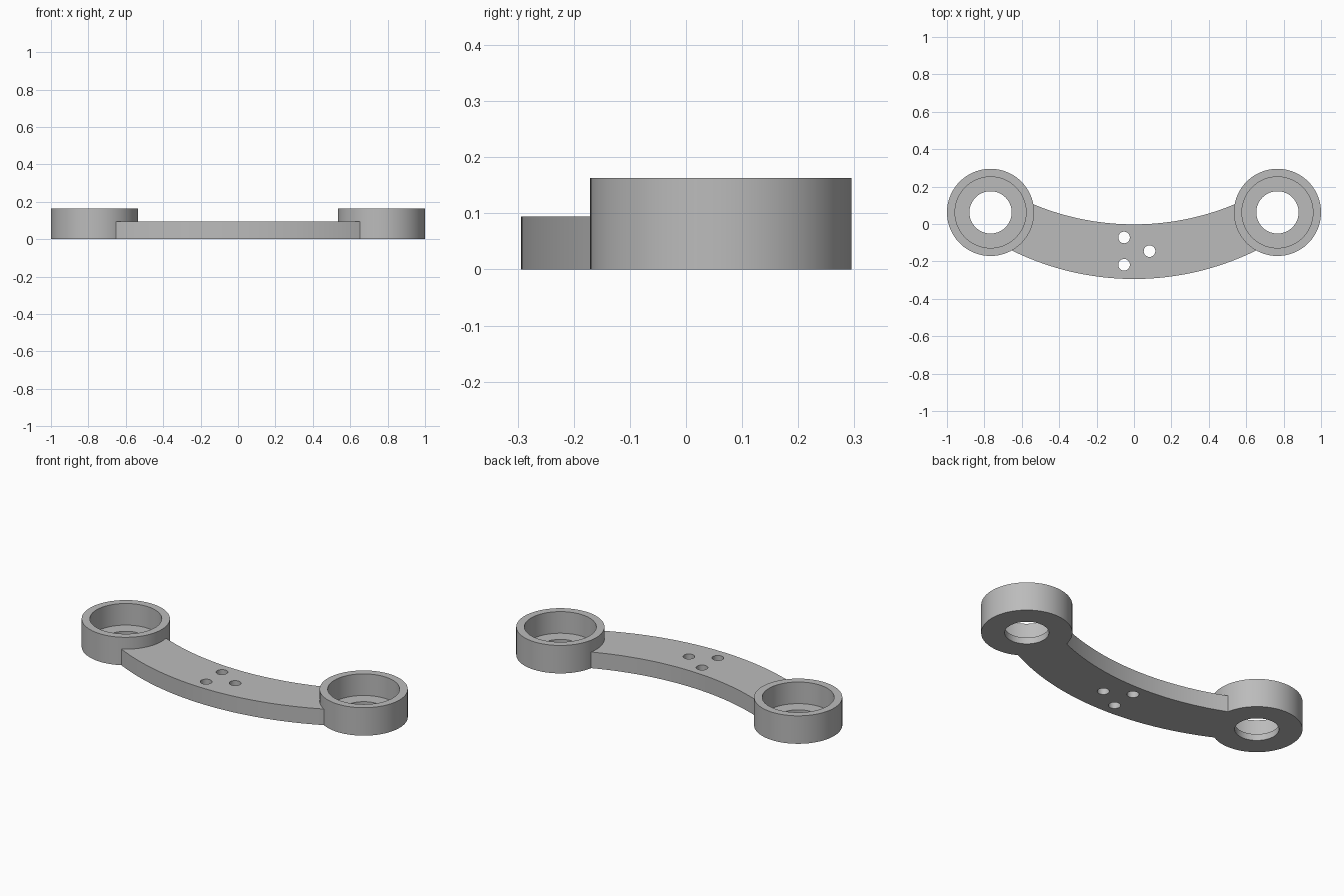
import bpy, bmesh
from math import sqrt, radians

cube = bpy.data.objects.get("Cube")
if cube:
    bpy.data.objects.remove(cube, do_unlink=True)

RING_X, RING_Y = 0.767, 0.062
RING_R, SEAT_R, BORE_R = 0.233, 0.19, 0.113
RING_H, ARM_H, FLOOR = 0.163, 0.094, 0.037

grey = bpy.data.materials.new("plain grey")
grey.use_nodes = True
colour = (0.5, 0.5, 0.5, 1)
grey.diffuse_color = colour
grey.node_tree.nodes["Principled BSDF"].inputs["Base Color"].default_value = colour


def cylinder(name, x, y, r, z0, z1, sides=96):
    bpy.ops.mesh.primitive_cylinder_add(vertices=sides, radius=r, depth=z1 - z0,
                                        location=(x, y, (z0 + z1) / 2))
    ob = bpy.context.object
    ob.name = name
    ob.data.materials.append(grey)
    return ob


def combine(target, other, operation):
    mod = target.modifiers.new(other.name, "BOOLEAN")
    mod.operation = operation
    mod.solver = "EXACT"
    mod.object = other
    bpy.context.view_layer.objects.active = target
    bpy.ops.object.modifier_apply(modifier=mod.name)
    bpy.data.objects.remove(other, do_unlink=True)


def arc(low, radius, steps=64):
    # Shallow upward-curving edge between the two ring centres
    xs = [RING_X * (2 * i / steps - 1) for i in range(steps + 1)]
    return [(x, low + radius - sqrt(radius ** 2 - x ** 2), 0) for x in xs]


# Curved arm: an outline between two arcs, extruded upward
bm = bmesh.new()
outline = arc(-0.294, 1.475) + arc(-0.002, 1.40)[::-1]
face = bm.faces.new([bm.verts.new(p) for p in outline])
top = bmesh.ops.extrude_face_region(bm, geom=[face])["geom"]
bmesh.ops.translate(bm, vec=(0, 0, ARM_H),
                    verts=[v for v in top if isinstance(v, bmesh.types.BMVert)])
bmesh.ops.recalc_face_normals(bm, faces=bm.faces)
mesh = bpy.data.meshes.new("curved_bracket")
bm.to_mesh(mesh)
bm.free()
mesh.materials.append(grey)
bracket = bpy.data.objects.new("curved_bracket", mesh)
bpy.context.collection.objects.link(bracket)

# Round cups at both ends, each with a stepped bore
for side in (-1, 1):
    x = side * RING_X
    combine(bracket, cylinder("cup", x, RING_Y, RING_R, 0, RING_H), "UNION")
for side in (-1, 1):
    x = side * RING_X
    combine(bracket, cylinder("seat", x, RING_Y, SEAT_R, FLOOR, 0.3), "DIFFERENCE")
    combine(bracket, cylinder("bore", x, RING_Y, BORE_R, -0.1, 0.2), "DIFFERENCE")

# Three screw holes in the middle of the arm
for x, y in ((-0.053, -0.072), (-0.053, -0.218), (0.083, -0.145)):
    combine(bracket, cylinder("screw_hole", x, y, 0.031, -0.1, 0.2, 48), "DIFFERENCE")

bpy.ops.object.select_all(action="DESELECT")
bracket.select_set(True)
bpy.context.view_layer.objects.active = bracket
bpy.ops.object.shade_smooth_by_angle(angle=radians(30))
